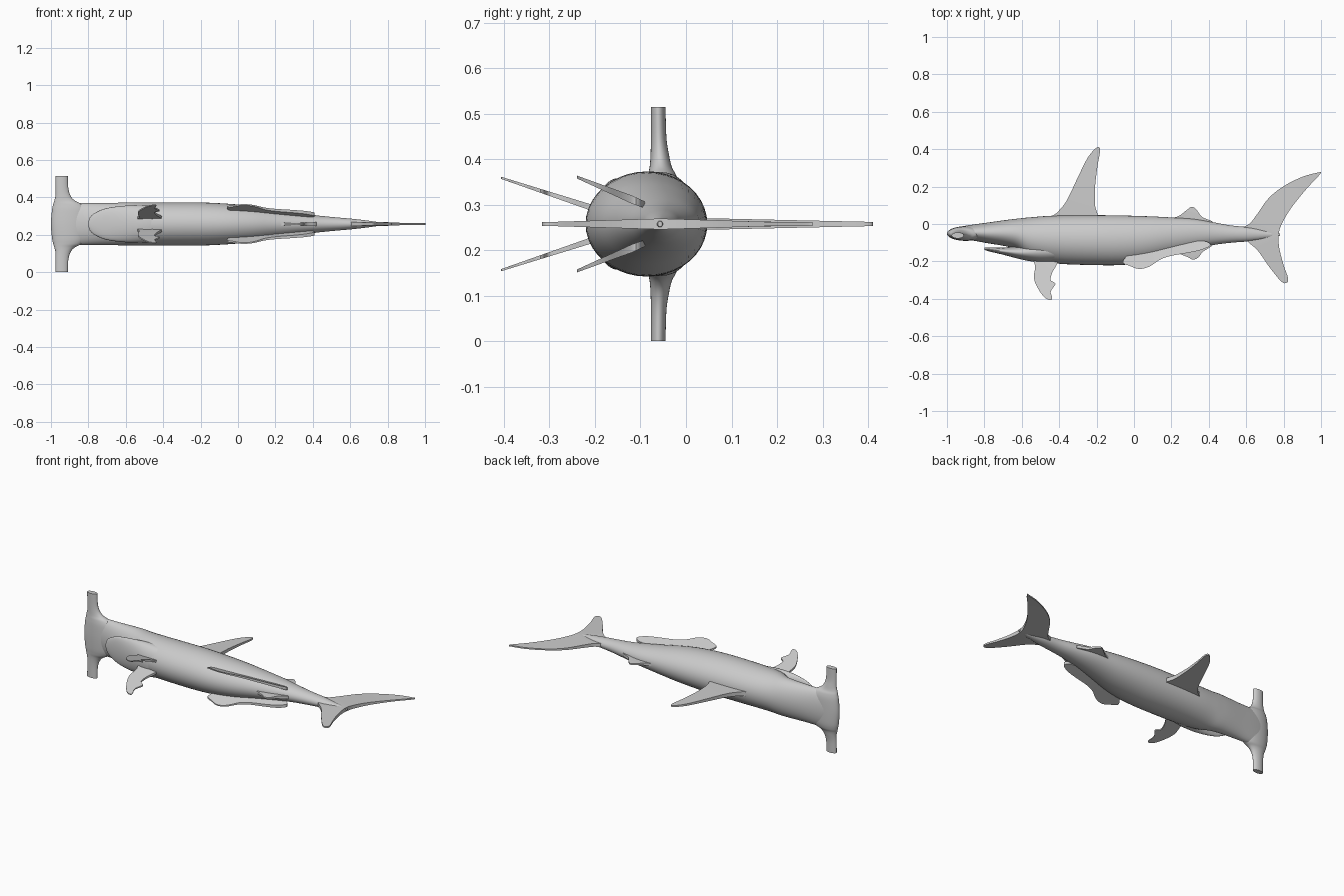
import bpy, bmesh, math
from mathutils import Vector

cube = bpy.data.objects.get("Cube")
if cube:
    bpy.data.objects.remove(cube, do_unlink=True)

MID = 0.2575  # height of the plane of symmetry

grey = bpy.data.materials.new("skin_grey")
grey.use_nodes = True
grey.diffuse_color = (0.6, 0.6, 0.6, 1)
grey.node_tree.nodes["Principled BSDF"].inputs["Base Color"].default_value = (0.6, 0.6, 0.6, 1)


def spline(points, steps, closed=False):
    """Catmull-Rom curve through tuples of any length."""
    pts = [Vector(p) for p in points]
    n = len(pts)
    get = (lambda i: pts[i % n]) if closed else (lambda i: pts[max(0, min(n - 1, i))])
    out = []
    for i in range(n if closed else n - 1):
        a, b, c, d = (get(i + k) for k in (-1, 0, 1, 2))
        for s in range(steps):
            t = s / steps
            out.append(0.5 * (2 * b + (c - a) * t + (2 * a - 5 * b + 4 * c - d) * t * t
                              + (3 * b - a - 3 * c + d) * t ** 3))
    if not closed:
        out.append(pts[-1])
    return out


def finish(name, bm, angle):
    bmesh.ops.recalc_face_normals(bm, faces=bm.faces)
    mesh = bpy.data.meshes.new(name)
    bm.to_mesh(mesh)
    bm.free()
    mesh.materials.append(grey)
    for p in mesh.polygons:
        p.use_smooth = True
    mesh.set_sharp_from_angle(angle=math.radians(angle))
    obj = bpy.data.objects.new(name, mesh)
    bpy.context.collection.objects.link(obj)
    return obj


def loft(name, rows, place, steps=4, sides=40):
    """Skin of oval sections; each row is (station, a_min, a_max, b_min, b_max)."""
    bm = bmesh.new()
    rings = []
    for s, a0, a1, b0, b1 in spline(rows, steps):
        ring = []
        for k in range(sides):
            ang = 2 * math.pi * k / sides
            a = (a0 + a1) / 2 + (a1 - a0) / 2 * math.cos(ang)
            b = (b0 + b1) / 2 + (b1 - b0) / 2 * math.sin(ang)
            ring.append(bm.verts.new(place(s, a, b)))
        rings.append(ring)
    for r, q in zip(rings, rings[1:]):
        for k in range(sides):
            j = (k + 1) % sides
            bm.faces.new((r[k], r[j], q[j], q[k]))
    bm.faces.new(rings[0])
    bm.faces.new(rings[-1])
    return finish(name, bm, 50)


def fin(name, outline, root_y, span, thick, lean=lambda y: 0.0):
    """Thin blade from an x-y outline, thinning away from root_y; lean offsets it sideways."""
    bm = bmesh.new()
    pts = spline(outline, 5, closed=True)
    layers = []
    for sign in (1, -1):
        layers.append([bm.verts.new((x, y, MID + lean(y) + sign * thick
                       * (1 - 0.65 * min(1, abs(y - root_y) / span)))) for x, y in pts])
    top, bottom = layers
    caps = [bm.faces.new(top), bm.faces.new(bottom)]
    n = len(pts)
    for i in range(n):
        j = (i + 1) % n
        bm.faces.new((top[i], top[j], bottom[j], bottom[i]))
    bmesh.ops.triangulate(bm, faces=caps)
    return finish(name, bm, 40)


def along_x(s, a, b):
    return (s, a, MID + b)


def along_z(s, a, b):
    return (a, b, MID + s)


# Trunk with upper jaw: x, belly, back, half width
trunk = [(-0.99, -0.065, -0.035, 0.05), (-0.95, -0.073, -0.019, 0.10),
         (-0.88, -0.085, -0.006, 0.112), (-0.78, -0.103, 0.008, 0.112),
         (-0.68, -0.12, 0.022, 0.113), (-0.62, -0.138, 0.029, 0.114),
         (-0.55, -0.185, 0.036, 0.115), (-0.42, -0.211, 0.045, 0.115),
         (-0.2, -0.22, 0.047, 0.115), (-0.05, -0.218, 0.045, 0.108),
         (0.08, -0.198, 0.041, 0.096), (0.2, -0.165, 0.035, 0.078),
         (0.32, -0.135, 0.027, 0.06), (0.42, -0.113, 0.01, 0.046),
         (0.52, -0.1, -0.008, 0.036), (0.62, -0.092, -0.018, 0.027),
         (0.71, -0.078, -0.036, 0.016), (0.78, -0.062, -0.052, 0.006)]
loft("trunk", [(x, lo, hi, -w, w) for x, lo, hi, w in trunk], along_x)

# Lower jaw
jaw = [(-0.8, -0.138, -0.127, 0.012), (-0.79, -0.142, -0.125, 0.038),
       (-0.76, -0.15, -0.125, 0.062), (-0.7, -0.164, -0.126, 0.085),
       (-0.6, -0.19, -0.115, 0.098), (-0.5, -0.206, -0.09, 0.1), (-0.4, -0.2, -0.09, 0.09)]
loft("lower_jaw", [(x, lo, hi, -w, w) for x, lo, hi, w in jaw], along_x)

# Wide head bar: sideways offset, front x, rear x, lower y, upper y
bar = [(0.0, -1.0, -0.8, -0.09, -0.012), (0.07, -0.995, -0.81, -0.088, -0.014),
       (0.105, -0.988, -0.835, -0.084, -0.021), (0.125, -0.982, -0.872, -0.08, -0.031),
       (0.15, -0.976, -0.895, -0.078, -0.037), (0.19, -0.975, -0.907, -0.077, -0.043),
       (0.2575, -0.975, -0.91, -0.077, -0.045)]
loft("head_bar", [(-r[0],) + r[1:] for r in reversed(bar[1:])] + bar, along_z, steps=5)

# Fins on the plane of symmetry
fin("dorsal_fin", [(-0.44, 0.03), (-0.41, 0.062), (-0.36, 0.125), (-0.3, 0.25), (-0.25, 0.35),
                   (-0.21, 0.4), (-0.187, 0.41), (-0.182, 0.385), (-0.195, 0.31), (-0.208, 0.2),
                   (-0.208, 0.1), (-0.195, 0.05), (-0.2, 0.0), (-0.32, -0.01)], 0.03, 0.38, 0.013)
fin("rear_dorsal_fin", [(0.18, 0.02), (0.24, 0.043), (0.28, 0.073), (0.31, 0.092), (0.335, 0.075),
                        (0.365, 0.037), (0.42, 0.01), (0.36, -0.02), (0.24, -0.02)],
    0.02, 0.08, 0.009)
fin("anal_fin", [(0.2, -0.14), (0.25, -0.162), (0.29, -0.178), (0.315, -0.191), (0.345, -0.178),
                 (0.37, -0.147), (0.42, -0.112), (0.38, -0.08), (0.25, -0.09)], -0.12, 0.08, 0.01)
fin("tail_fin", [(0.58, -0.025), (0.62, 0.003), (0.66, 0.055), (0.72, 0.138), (0.8, 0.202),
                 (0.9, 0.252), (0.985, 0.275), (0.996, 0.268), (0.92, 0.185), (0.84, 0.085),
                 (0.79, 0.0), (0.773, -0.06), (0.777, -0.13), (0.8, -0.22), (0.824, -0.29),
                 (0.815, -0.315), (0.785, -0.305), (0.72, -0.225), (0.66, -0.14), (0.6, -0.085)],
    -0.055, 0.25, 0.012)

# Paired fins, leaning outwards from the belly
for side, label in ((1, "left"), (-1, "right")):
    fin(label + "_pectoral_fin",
        [(-0.53, -0.18), (-0.528, -0.23), (-0.535, -0.29), (-0.51, -0.35), (-0.475, -0.395),
         (-0.445, -0.406), (-0.437, -0.395), (-0.445, -0.36), (-0.42, -0.32), (-0.445, -0.3),
         (-0.437, -0.26), (-0.41, -0.21), (-0.41, -0.17)], -0.2, 0.2, 0.007,
        lambda y, s=side: s * (0.04 + 0.33 * (-0.22 - y)))
    fin(label + "_pelvic_fin",
        [(-0.06, -0.2), (-0.02, -0.225), (0.03, -0.24), (0.085, -0.226), (0.14, -0.19),
         (0.2, -0.17), (0.3, -0.152), (0.37, -0.135), (0.41, -0.11), (0.36, -0.09),
         (0.2, -0.1), (0.02, -0.13)], -0.12, 0.12, 0.009,
        lambda y, s=side: s * (0.05 + 0.41 * (-0.11 - y)))
